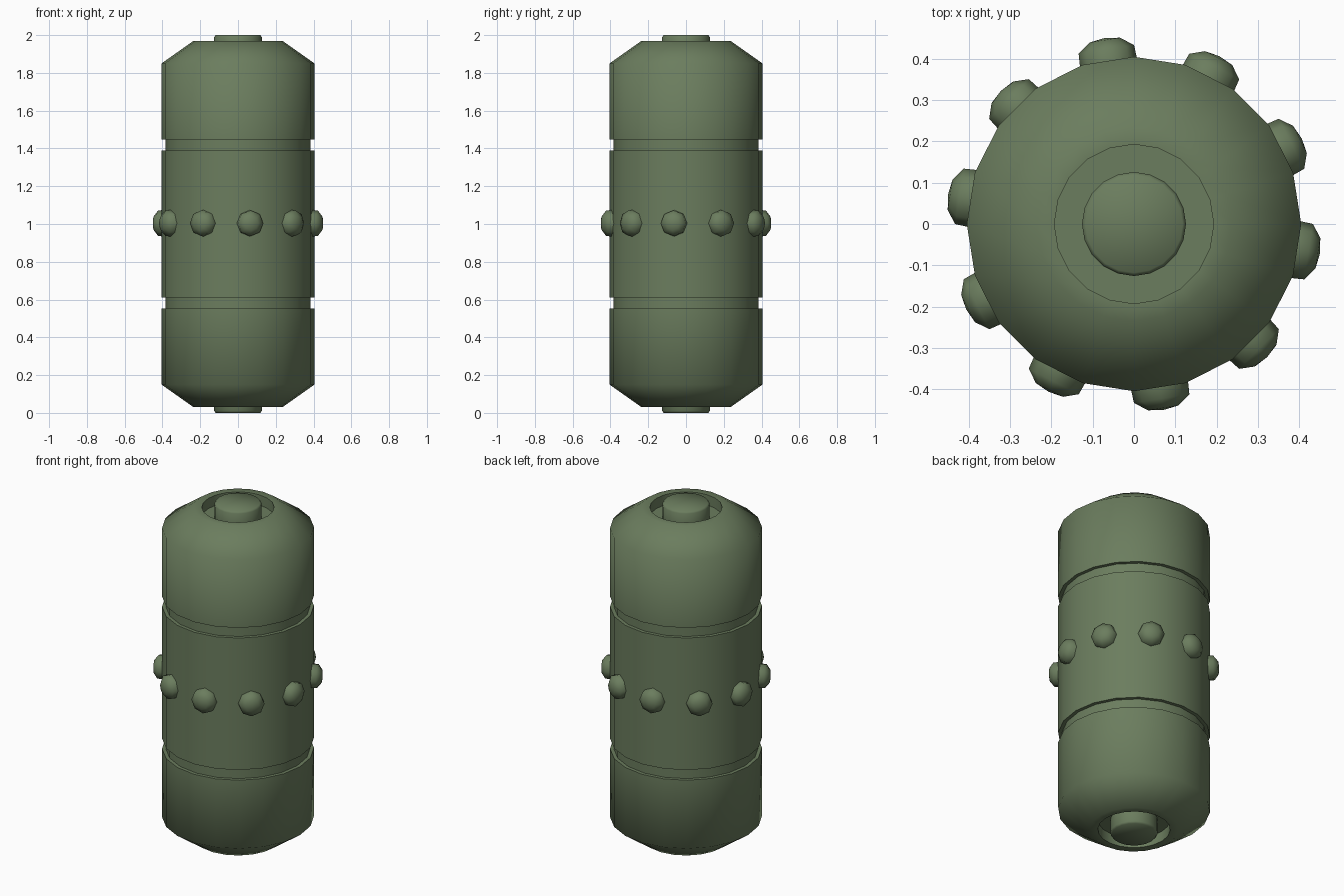
import bpy, bmesh
from math import cos, sin, pi, radians
from mathutils import Matrix

cube = bpy.data.objects.get("Cube")
if cube:
    bpy.data.objects.remove(cube)

green = bpy.data.materials.new("olive_green")
green.use_nodes = True
colour = (0.147, 0.205, 0.112, 1)
green.diffuse_color = colour
green.node_tree.nodes["Principled BSDF"].inputs["Base Color"].default_value = colour


def lathe(name, profile, sides, matrix=Matrix()):
    """Turn (radius, height) points, listed bottom to top, around local z."""
    bm = bmesh.new()
    rings = []
    for r, z in profile:
        count = sides if r else 1
        rings.append([bm.verts.new((r * cos(2 * pi * i / sides),
                                    r * sin(2 * pi * i / sides), z))
                      for i in range(count)])
    for low, high in zip(rings, rings[1:]):
        for i in range(sides):
            j = (i + 1) % sides
            corners = [low[i % len(low)], low[j % len(low)],
                       high[j % len(high)], high[i % len(high)]]
            bm.faces.new(list(dict.fromkeys(corners)))
    mesh = bpy.data.meshes.new(name)
    bm.to_mesh(mesh)
    bm.free()
    mesh.materials.append(green)
    obj = bpy.data.objects.new(name, mesh)
    obj.matrix_world = matrix
    bpy.context.collection.objects.link(obj)
    bpy.ops.object.select_all(action='DESELECT')
    obj.select_set(True)
    bpy.context.view_layer.objects.active = obj
    bpy.ops.object.shade_smooth_by_angle(angle=radians(65))
    return obj


# Body: recessed ends, chamfers and two grooves, symmetric about mid height
R, GROOVE = 0.405, 0.385
lower = [(0, 0.09), (0.193, 0.09), (0.193, 0.03), (0.235, 0.03), (R, 0.15),
         (R, 0.552), (GROOVE, 0.552), (GROOVE, 0.612), (R, 0.612)]
upper = [(r, 2 - z) for r, z in reversed(lower)]
lathe("body", lower + upper, 20)

# End buttons standing in the recesses
button = [(0, 0.09), (0.126, 0.09), (0.126, 0.01), (0.118, 0), (0, 0)]
lathe("bottom_button", button[::-1], 20)
lathe("top_button", [(r, 2 - z) for r, z in button], 20)

# Ring of domed studs, one on every second body face
stud = [(0.07, 0.39), (0.068, 0.428), (0.037, 0.451), (0, 0.456)]
for k in range(10):
    place = (Matrix.Translation((0, 0, 1.004))
             @ Matrix.Rotation(radians(27 + 36 * k), 4, 'Z')
             @ Matrix.Rotation(pi / 2, 4, 'Y'))
    lathe(f"stud_{k + 1}", stud, 8, place)
